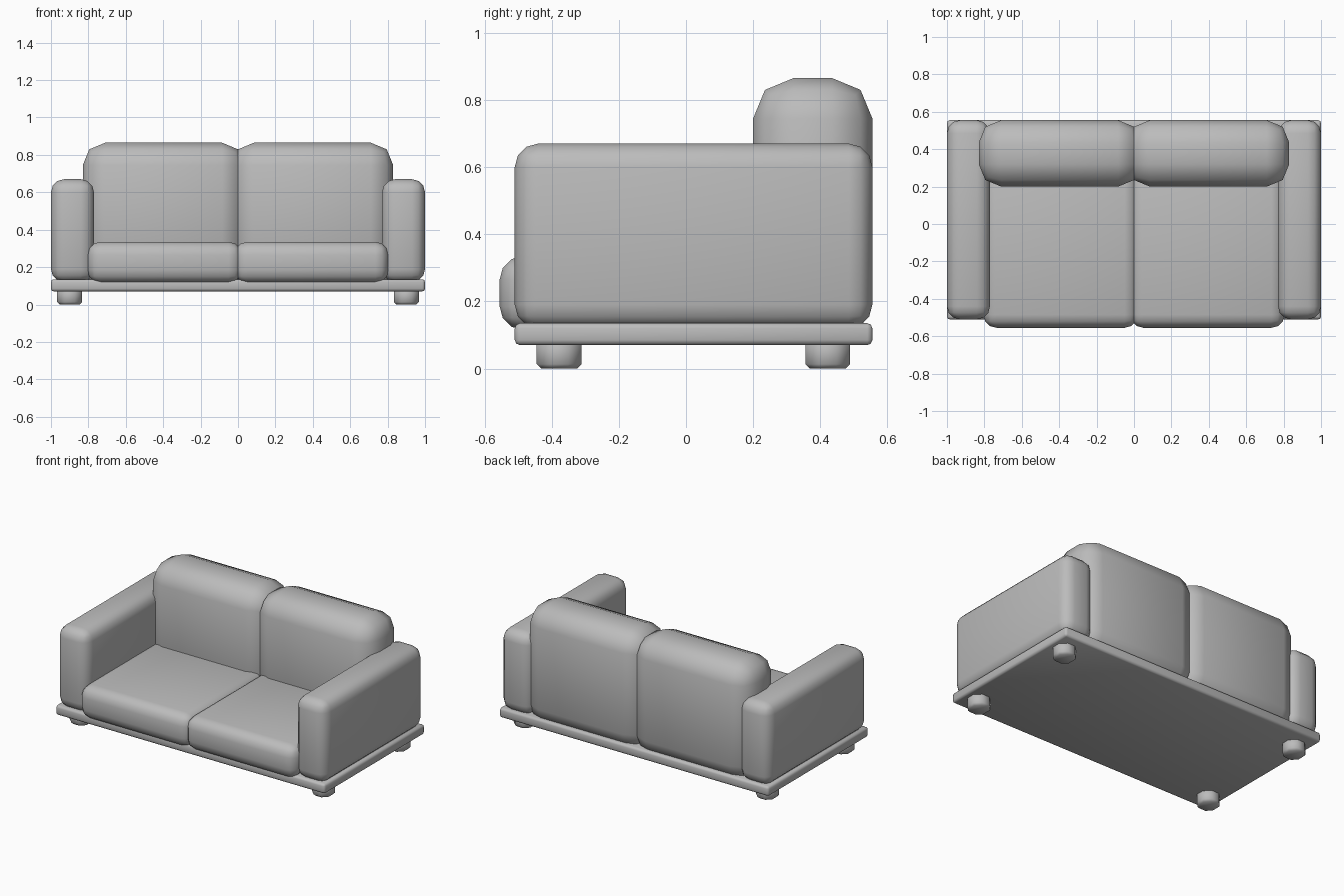
import bpy
import math

cube = bpy.data.objects.get("Cube")
if cube:
    bpy.data.objects.remove(cube, do_unlink=True)

GREY = (0.5, 0.5, 0.5, 1)
fabric = bpy.data.materials.new("grey upholstery")
fabric.use_nodes = True
fabric.diffuse_color = GREY
fabric.node_tree.nodes["Principled BSDF"].inputs["Base Color"].default_value = GREY


def finish(obj, name, radius, segments):
    """Name, colour, round and smooth a part."""
    obj.name = name
    obj.data.materials.append(fabric)
    bpy.ops.object.transform_apply(location=False, rotation=True, scale=True)
    bevel = obj.modifiers.new("rounding", "BEVEL")
    bevel.width = radius
    bevel.segments = segments
    bevel.limit_method = "ANGLE"
    bevel.angle_limit = math.radians(50)
    bpy.ops.object.modifier_apply(modifier=bevel.name)
    bpy.ops.object.shade_smooth_by_angle(angle=math.radians(50))


def rounded_box(name, xs, ys, zs, radius, segments):
    """Box between the given limits with rounded edges."""
    spans = (xs, ys, zs)
    bpy.ops.mesh.primitive_cube_add(size=1, location=[sum(s) / 2 for s in spans])
    obj = bpy.context.object
    obj.scale = [s[1] - s[0] for s in spans]
    finish(obj, name, radius, segments)


FRONT, BACK = -0.51, 0.555

# Base board
rounded_box("base", (-1, 1), (FRONT, BACK), (0.07, 0.135), 0.015, 2)

for side, label in ((1, "left"), (-1, "right")):
    def span(inner, outer):
        return sorted((side * inner, side * outer))

    # Armrest and the two cushions of this half
    rounded_box(label + "_armrest", span(0.77, 1), (FRONT, BACK), (0.12, 0.67), 0.07, 3)
    rounded_box(label + "_seat_cushion", span(-0.02, 0.805), (-0.555, 0.3),
                (0.115, 0.335), 0.07, 3)
    rounded_box(label + "_back_cushion", span(-0.035, 0.83), (0.2, BACK),
                (0.08, 0.865), 0.12, 2)

    # Octagonal feet
    for y, place in ((-0.378, "front"), (0.422, "back")):
        bpy.ops.mesh.primitive_cylinder_add(vertices=8, radius=0.072, depth=0.09,
                                            location=(side * 0.9, y, 0.045),
                                            rotation=(0, 0, math.pi / 8))
        finish(bpy.context.object, f"{label}_{place}_foot", 0.013, 1)
